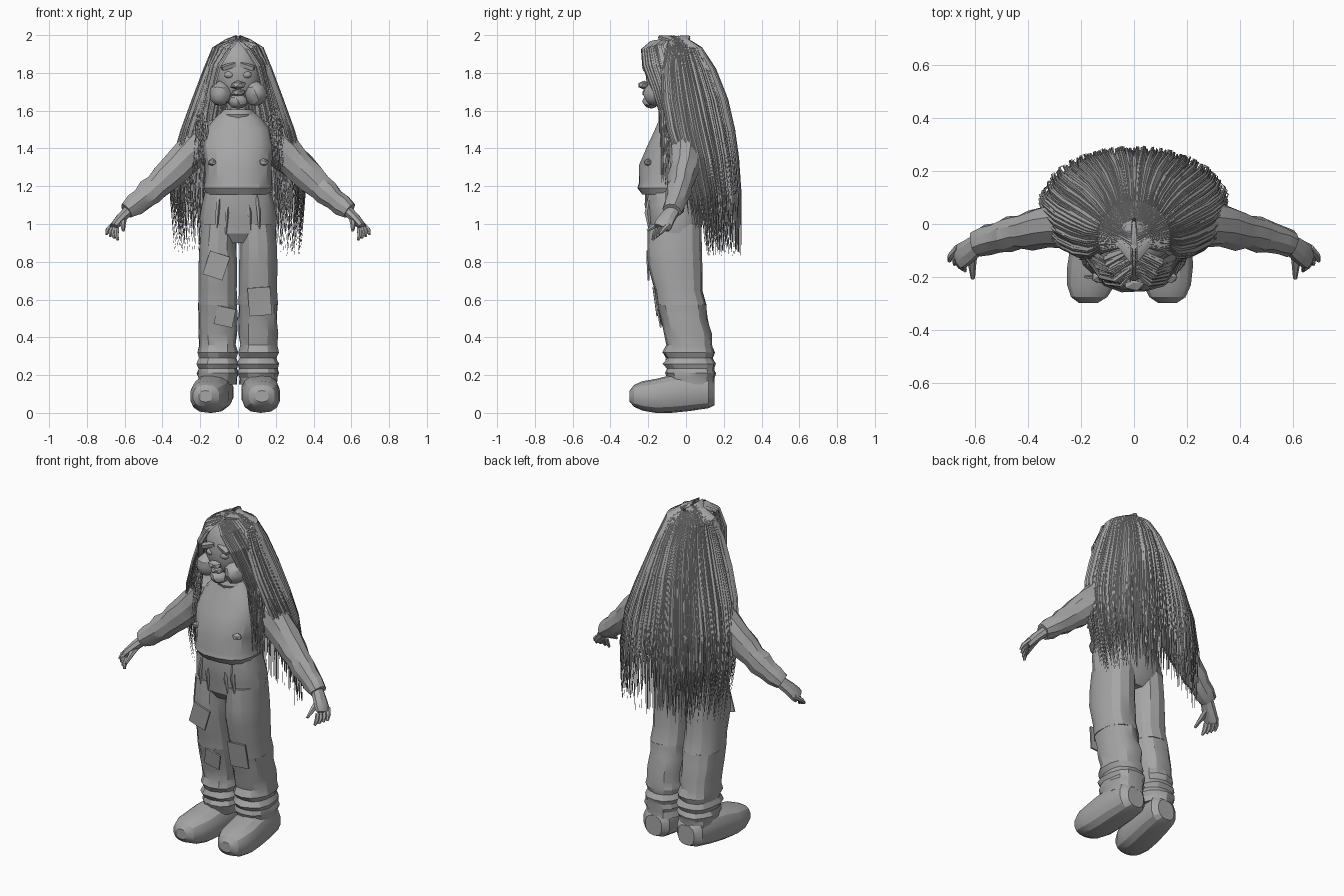
import bpy, bmesh, math, random
from mathutils import Vector

random.seed(7)
cube = bpy.data.objects.get("Cube")
if cube:
    bpy.data.objects.remove(cube)

GREY = (0.38, 0.38, 0.38, 1)
mat = bpy.data.materials.new("plain_grey")
mat.use_nodes = True
mat.diffuse_color = GREY
mat.node_tree.nodes["Principled BSDF"].inputs["Base Color"].default_value = GREY


def finish(name, bm, sharp=25):
    me = bpy.data.meshes.new(name)
    bm.to_mesh(me)
    bm.free()
    me.materials.append(mat)
    if sharp:
        for p in me.polygons:
            p.use_smooth = True
        me.set_sharp_from_angle(angle=math.radians(sharp))
    ob = bpy.data.objects.new(name, me)
    bpy.context.collection.objects.link(ob)
    return ob


def spow(v, e):
    return math.copysign(abs(v) ** e, v)


def loft(name, rings, n=14, jitter=0.0, axis=None, ref=(0, 1, 0), power=1.0):
    """Skin a row of oval rings (x, y, z, half width, half depth)."""
    bm = bmesh.new()
    centres = [Vector(r[:3]) for r in rings]
    loops = []
    for i, r in enumerate(rings):
        t = Vector(axis) if axis else (centres[min(i + 1, len(rings) - 1)] - centres[max(i - 1, 0)])
        t.normalize()
        v = Vector(ref)
        v = (v - t * v.dot(t)).normalized()
        u = v.cross(t)
        loop = []
        for k in range(n):
            a = 2 * math.pi * (k + 0.5) / n
            f = 1 + random.uniform(-jitter, jitter)
            p = centres[i] + u * (spow(math.cos(a), power) * r[3] * f) + v * (spow(math.sin(a), power) * r[4] * f)
            p.z = max(p.z, 0)
            loop.append(bm.verts.new(p))
        loops.append(loop)
    for a, b in zip(loops, loops[1:]):
        for k in range(n):
            bm.faces.new((a[k], a[(k + 1) % n], b[(k + 1) % n], b[k]))
    bm.faces.new(loops[0][::-1])
    bm.faces.new(loops[-1])
    bmesh.ops.recalc_face_normals(bm, faces=bm.faces)
    return finish(name, bm)


def ball(name, loc, size, detail=2, jitter=0.0):
    bm = bmesh.new()
    bmesh.ops.create_icosphere(bm, subdivisions=detail, radius=1)
    for v in bm.verts:
        v.co *= 1 + random.uniform(-jitter, jitter)
    ob = finish(name, bm)
    ob.location, ob.scale = loc, size
    return ob


def plate(name, loc, size, rot):
    bm = bmesh.new()
    bmesh.ops.create_cube(bm, size=1)
    ob = finish(name, bm, 0)
    ob.location, ob.scale = loc, size
    ob.rotation_euler = [math.radians(a) for a in rot]


UP = (0, 0, 1)

# Sweater, collar and neck
loft("sweater", [(0, -.085, 1.155, .17, .15), (0, -.09, 1.19, .187, .168), (0, -.085, 1.22, .178, .165),
                 (0, -.085, 1.31, .18, .165), (0, -.06, 1.42, .195, .145), (0, -.05, 1.5, .175, .115),
                 (0, -.05, 1.56, .125, .09), (0, -.05, 1.6, .08, .075)], 16, .02, UP, power=.85)
loft("collar", [(0, -.055, 1.555, .088, .08), (0, -.06, 1.58, .092, .085), (0, -.06, 1.605, .08, .075)], 14, 0, UP)
loft("neck", [(0, -.05, 1.55, .06, .06), (0, -.07, 1.7, .065, .065)], 10, 0, UP)

# Hips of the trousers
loft("trouser_hips", [(0, -.06, .9, .17, .1), (0, -.06, .95, .2, .135), (0, -.055, 1.03, .207, .15),
                      (0, -.07, 1.1, .195, .148), (0, -.075, 1.18, .175, .14)], 18, .01, UP, power=.85)

for side, s in (("left", 1), ("right", -1)):
    # Trouser leg with bunched folds above the boot
    x = s * .107
    loft(side + "_trouser_leg", [(s * .1, -.06, 1.0, .095, .14), (x, -.06, .88, .1, .143), (x, -.058, .78, .104, .143),
                                 (x, -.04, .65, .103, .125), (x, -.025, .57, .106, .132)], 14, .015, UP, power=.85)
    loft(side + "_trouser_shin", [(x, -.025, .575, .104, .13), (x, -.01, .5, .104, .124), (x, .01, .42, .104, .128),
                                  (x, .015, .36, .1, .122), (x, .015, .32, .108, .135), (x, .02, .29, .1, .122),
                                  (x, .02, .26, .112, .138), (x, .025, .235, .102, .123), (x, .025, .21, .111, .133),
                                  (x, .025, .185, .1, .122), (x, .03, .15, .102, .12)], 14, .045, UP, power=.85)

    # Rounded boot, the right one turned out
    toe = .125 if s > 0 else -.165
    heel = .112 if s > 0 else -.105
    profile = [(.15, .1, .055, .06), (.12, .11, .088, .085), (.02, .11, .1, .1), (-.08, .1, .102, .1),
               (-.16, .09, .102, .09), (-.23, .09, .092, .078), (-.275, .09, .07, .058), (-.298, .088, .035, .03)]
    rings = []
    for y, z, w, h in profile:
        rings.append((heel + (toe - heel) * (.15 - y) / .4, y, z, w, h))
    loft(side + "_boot", rings, 14, 0, (0, -1, 0), UP, .8)

    # Sleeve with crumpled forearm
    loft(side + "_sleeve", [(s * .1, -.03, 1.48, .08, .08), (s * .18, -.01, 1.44, .1, .09),
                            (s * .26, 0, 1.365, .095, .088), (s * .33, -.01, 1.295, .085, .08),
                            (s * .39, -.025, 1.24, .08, .074), (s * .43, -.03, 1.2, .07, .066),
                            (s * .47, -.04, 1.165, .073, .068), (s * .51, -.05, 1.13, .06, .057),
                            (s * .55, -.06, 1.1, .06, .057), (s * .59, -.075, 1.07, .045, .05)], 10, .08)
    # Hand
    loft(side + "_palm", [(s * .58, -.07, 1.07, .03, .038), (s * .62, -.1, 1.03, .028, .045),
                          (s * .65, -.12, .995, .024, .05), (s * .66, -.13, .98, .02, .045)], 8)
    for i in range(4):
        a = Vector((s * (.665 - .008 * i), -.09 - .02 * i, .995 - .006 * i))
        b = Vector((s * (.696 - .02 * i), -.14 - .012 * i, .945 - .01 * i))
        m = a.lerp(b, .6) + Vector((s * .006, 0, .004))
        loft(side + "_finger", [(*a, .014, .014), (*m, .013, .013), (*b, .007, .007)], 6)
    loft(side + "_thumb", [(s * .605, -.09, 1.035, .018, .018), (s * .61, -.15, 1.0, .016, .016),
                           (s * .607, -.205, .965, .008, .008)], 6, ref=(1, 0, 0))

    # Puffy cheek, eyelid and brow
    ball(side + "_cheek", (s * .095, -.16, 1.69), (.058, .066, .066), 2, .05)
    ball(side + "_eye", (s * .045, -.195, 1.79), (.028, .02, .02))
    plate(side + "_brow", (s * .05, -.208, 1.835), (.075, .03, .022), (15, s * 18, s * -12))

    # Sweater pocket tab and trouser waist pleats
    ball(side + "_chest_tab", (s * .135, -.2, 1.325), (.03, .025, .02), 1, .1)
    for i in range(2):
        px = s * (.05 + .05 * i)
        loft(side + "_pleat", [(px, -.19, 1.15, .01, .01), (px + s * .01, -.205, 1.06, .012, .015),
                               (px + s * .015, -.185, .93, .003, .004)], 5)

# Stitched trouser patches
plate("thigh_patch", (-.115, -.202, .78), (.11, .009, .13), (3, 18, 0))
plate("right_shin_patch", (-.07, -.142, .51), (.1, .009, .1), (10, 12, 0))
plate("left_knee_patch", (.115, -.162, .59), (.12, .009, .15), (8, -4, 0))

# Head and face
ball("head", (0, -.095, 1.8), (.125, .12, .18), 3)
ball("nose", (0, -.222, 1.735), (.045, .034, .024), 1)
ball("upper_lip", (0, -.2, 1.695), (.04, .035, .022), 1, .08)
ball("chin", (0, -.185, 1.65), (.05, .045, .04), 2, .05)
ball("scalp", (0, -.045, 1.835), (.14, .14, .148), 3)

# Hair: folded tapering ribbons, falling along a widening outline
OUTLINE = [(1.975, -.06, .06, .07), (1.93, -.05, .13, .13), (1.82, -.05, .178, .205), (1.66, -.03, .24, .25),
           (1.5, 0, .3, .258), (1.35, .04, .345, .24), (1.15, .08, .36, .215), (.83, .11, .335, .185)]


def outline_at(z):
    for a, b in zip(OUTLINE, OUTLINE[1:]):
        if z >= b[0]:
            f = (a[0] - z) / (a[0] - b[0])
            return [p + (q - p) * f for p, q in zip(a, b)]
    return OUTLINE[-1]


def strand(bm, pts, width, out):
    rows = []
    last = len(pts) - 1
    for i, p in enumerate(pts):
        t = (pts[min(i + 1, last)] - pts[max(i - 1, 0)]).normalized()
        across = t.cross(out).normalized()
        w = width * min(1, .45 + .25 * i) * (1 - .93 * (i / last) ** 2)
        ridge = across.cross(t) * (w * .6)
        rows.append([bm.verts.new(q) for q in (p - across * w, p + ridge, p + across * w)])
    for a, b in zip(rows, rows[1:]):
        for k in range(2):
            bm.faces.new((a[k], a[k + 1], b[k + 1], b[k]))


bm = bmesh.new()
COUNT = 750
for i in range(COUNT):
    phi = math.radians(-22 + 224 * (i + random.random()) / COUNT)
    depth = random.uniform(.86, 1)
    drift = random.uniform(-.05, .05)
    end = random.uniform(.83, 1.15) if math.sin(phi) > 0 else random.uniform(.95, 1.4)
    root = Vector((.012 * math.cos(phi), -.1 + .12 * math.sin(phi), random.uniform(1.98, 1.995)))
    pts = [root]
    for z in [o[0] for o in OUTLINE if o[0] > end + .03] + [end]:
        _, cy, rx, ry = outline_at(z)
        a = phi + drift * (2 - z)
        k = depth if z < 1.9 else 1
        pts.append(Vector((rx * k * math.cos(a), cy + ry * k * math.sin(a), z)))
    strand(bm, pts, random.uniform(.008, .015), Vector((math.cos(phi), math.sin(phi), .3)))
finish("long_hair", bm, 0)

# Front locks parted in the middle and falling past the face
bm = bmesh.new()
for s in (1, -1):
    for i in range(70):
        f = random.random()
        j = [random.uniform(-.015, .015) for _ in range(3)]
        end = random.uniform(1.2, 1.58)
        path = [(.006, -.19 + .1 * f, 1.965 + .02 * f), (.05 + .05 * f, -.222 + .09 * f, 1.925 + .02 * f),
                (.105 + .04 * f, -.215 + .11 * f, 1.84), (.135 + .04 * f, -.17 + .1 * f, 1.72),
                (.16 + .05 * f, -.13 + .06 * f, 1.6), (.185 + .05 * f, -.13 + .04 * f, end)]
        pts = [Vector((s * (x + j[0] * min(1, n)), y + j[1] * min(1, n), z)) for n, (x, y, z) in enumerate(path)]
        strand(bm, pts, random.uniform(.009, .016), Vector((s * .7, -.6, .35)))
finish("front_locks", bm, 0)
